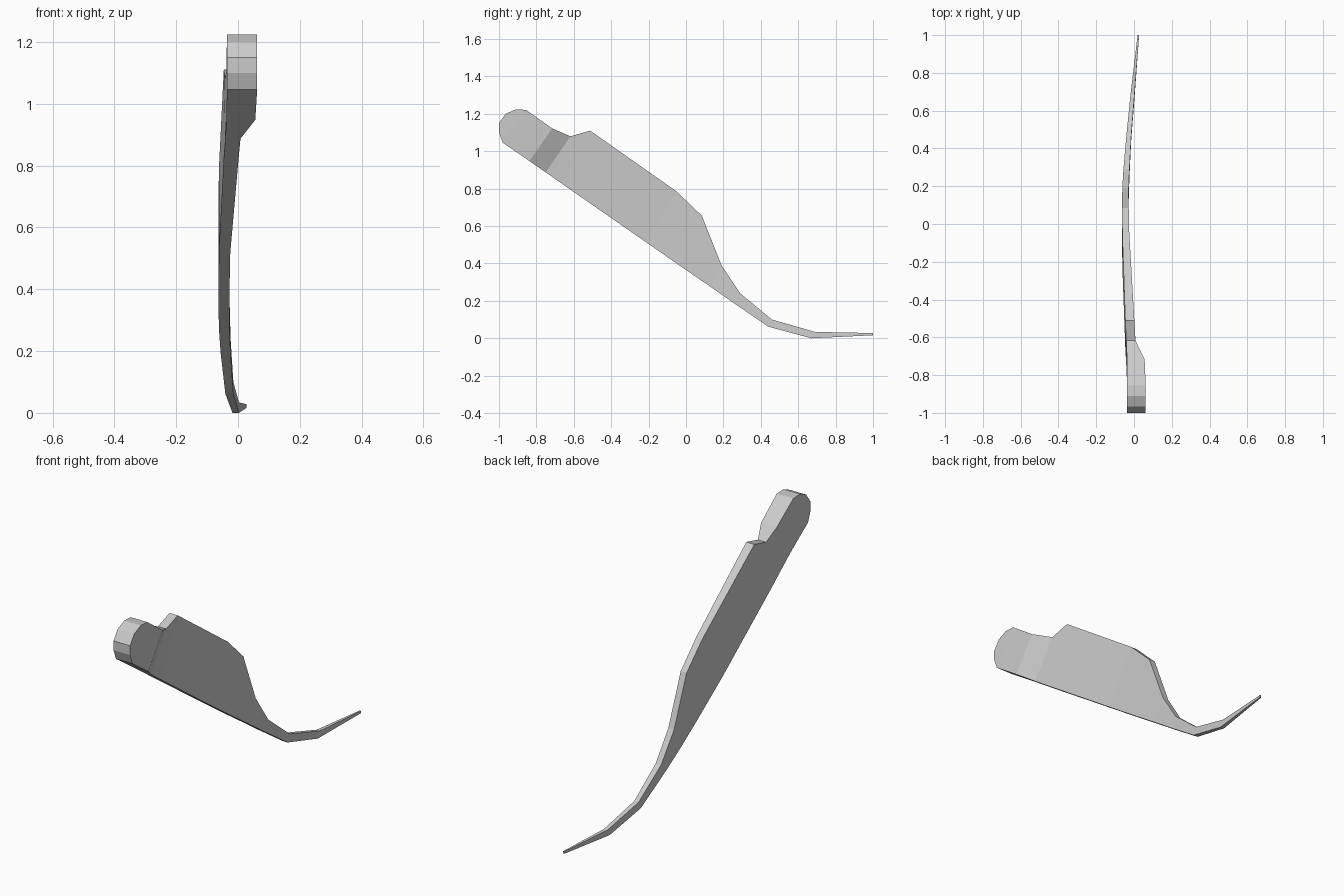
import bpy, bmesh

# Cross-sections along the lever: top y, z, bottom y, z, left x, right x
stations = [
    # rounded thick head
    (-0.965, 1.200, -1.000, 1.150, -0.036, 0.062),
    (-0.910, 1.224, -1.000, 1.100, -0.036, 0.062),
    (-0.855, 1.221, -0.980, 1.046, -0.036, 0.062),
    (-0.715, 1.122, -0.838, 0.948, -0.037, 0.056),
    # step down to the thin blade
    (-0.618, 1.080, -0.750, 0.887, -0.041, 0.008),
    (-0.512, 1.110, -0.660, 0.824, -0.046, 0.002),
    (-0.050, 0.785, -0.220, 0.518, -0.062, -0.025),
    (0.085, 0.655, -0.010, 0.372, -0.063, -0.028),
    (0.190, 0.390, 0.130, 0.276, -0.062, -0.028),
    # slim curved tail
    (0.290, 0.240, 0.250, 0.192, -0.056, -0.024),
    (0.460, 0.100, 0.440, 0.062, -0.041, -0.015),
    (0.690, 0.034, 0.670, 0.000, -0.018, 0.003),
    (1.000, 0.028, 1.000, 0.016, 0.019, 0.027),
]

# Loft the sections into one lever
bm = bmesh.new()
rings = []
for ty, tz, by, bz, xl, xr in stations:
    rings.append([bm.verts.new(p) for p in
                  ((xl, ty, tz), (xr, ty, tz), (xr, by, bz), (xl, by, bz))])
for a, b in zip(rings, rings[1:]):
    for i in range(4):
        j = (i + 1) % 4
        bm.faces.new((a[i], a[j], b[j], b[i]))
bm.faces.new(rings[0])
bm.faces.new(rings[-1])
bmesh.ops.recalc_face_normals(bm, faces=bm.faces)

mesh = bpy.data.meshes.new("lever")
bm.to_mesh(mesh)
bm.free()
bpy.context.collection.objects.link(bpy.data.objects.new("lever", mesh))
